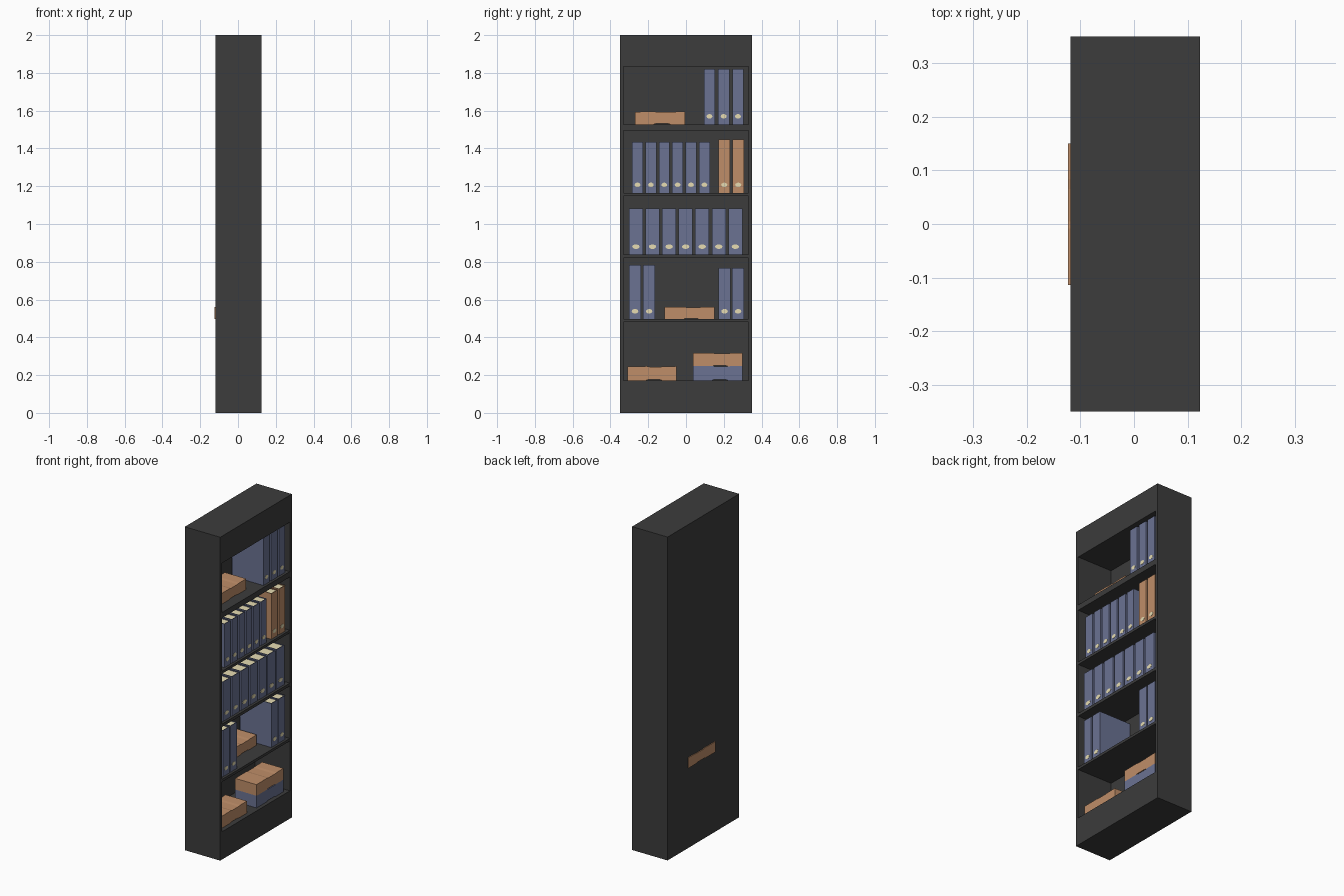
import bpy, bmesh, math
from mathutils import Matrix

if "Cube" in bpy.data.objects:
    bpy.data.objects.remove(bpy.data.objects["Cube"])


def material(name, rgb):
    m = bpy.data.materials.new(name)
    m.diffuse_color = (*rgb, 1)
    m.use_nodes = True
    m.node_tree.nodes["Principled BSDF"].inputs["Base Color"].default_value = m.diffuse_color
    return m


DARK = material("dark_wood", (0.045, 0.045, 0.045))
BLUE = material("blue_card", (0.145, 0.17, 0.29))
ORANGE = material("orange_card", (0.52, 0.27, 0.14))
CREAM = material("cream_paper", (0.80, 0.72, 0.45))


def finish(name, bm, *mats):
    bmesh.ops.recalc_face_normals(bm, faces=bm.faces)
    me = bpy.data.meshes.new(name)
    bm.to_mesh(me)
    bm.free()
    ob = bpy.data.objects.new(name, me)
    bpy.context.collection.objects.link(ob)
    for m in mats:
        me.materials.append(m)
    return ob


def add_box(bm, x0, x1, y0, y1, z0, z1, mat=0):
    mtx = (Matrix.Translation(((x0 + x1) / 2, (y0 + y1) / 2, (z0 + z1) / 2))
           @ Matrix.Diagonal((x1 - x0, y1 - y0, z1 - z0, 1)))
    vs = bmesh.ops.create_cube(bm, size=1, matrix=mtx)["verts"]
    for f in {f for v in vs for f in v.link_faces}:
        f.material_index = mat


def add_prism(bm, points, offset):
    face = bm.faces.new([bm.verts.new(p) for p in points])
    ext = bmesh.ops.extrude_face_region(bm, geom=[face], use_keep_orig=True)
    vs = [g for g in ext["geom"] if isinstance(g, bmesh.types.BMVert)]
    bmesh.ops.translate(bm, verts=vs, vec=offset)


# Cabinet body with five open compartments cut from the +x side
BACK, FRONT = -0.119, 0.1235
bays = [(0.172, 0.480), (0.496, 0.820), (0.838, 1.149), (1.165, 1.494), (1.528, 1.833)]
bm = bmesh.new()
add_box(bm, BACK, FRONT, -0.35, 0.35, 0, 2)
cabinet = finish("cabinet_body", bm, DARK)
bm = bmesh.new()
for z0, z1 in bays:
    add_box(bm, -0.114, 0.3, -0.332, 0.330, z0, z1)
cutter = finish("compartment_cutter", bm, DARK)
cutter.hide_render = True
bpy.context.view_layer.objects.active = cabinet
mod = cabinet.modifiers.new("compartments", "BOOLEAN")
mod.operation, mod.solver, mod.object = "DIFFERENCE", "EXACT", cutter
bpy.ops.object.modifier_apply(modifier=mod.name)
bpy.data.objects.remove(cutter)


# Upright binder: U-shaped cover, paper block and round finger label
def binder(name, y, width, z, top, mat):
    bm = bmesh.new()
    xb, xf, t = -0.107, 0.108, 0.004
    y1 = y + width
    cover = [(xb, y), (xf, y), (xf, y1), (xb, y1),
             (xb, y1 - t), (xf - t, y1 - t), (xf - t, y + t), (xb, y + t)]
    add_prism(bm, [(px, py, z) for px, py in cover], (0, 0, top - z))
    add_box(bm, xb + 0.006, xf - t, y + t, y1 - t, z + 0.004, top - 0.004, 1)
    mtx = (Matrix.Translation((xf + 0.0005, y + width / 2, z + 0.042))
           @ Matrix.Diagonal((1, width * 0.27, 0.012, 1))
           @ Matrix.Rotation(math.pi / 2, 4, "Y"))
    disc = bmesh.ops.create_cone(bm, cap_ends=True, segments=10, radius1=1,
                                 radius2=1, depth=0.002, matrix=mtx)["verts"]
    for f in {f for v in disc for f in v.link_faces}:
        f.material_index = 1
    return finish(name, bm, mat, CREAM)


# (first y, step, count, width, compartment, top z, colour)
rows = [
    (0.094, 0.0755, 3, 0.060, 4, 1.820, BLUE),
    (-0.286, 0.0709, 6, 0.058, 3, 1.435, BLUE),
    (0.172, 0.0740, 2, 0.061, 3, 1.448, ORANGE),
    (-0.302, 0.0877, 7, 0.074, 2, 1.082, BLUE),
    (-0.302, 0.0745, 2, 0.064, 1, 0.782, BLUE),
    (0.172, 0.0715, 2, 0.064, 1, 0.768, BLUE),
]
for r, (y, step, count, width, bay, top, mat) in enumerate(rows):
    for i in range(count):
        binder(f"binder_{r + 1}_{i + 1}", y + i * step, width, bays[bay][0], top, mat)


# Flat storage box with slightly uneven card edges
def storage_box(name, x, y0, y1, z0, z1, mat, depth=0.146):
    bm = bmesh.new()
    w = y1 - y0
    edge = [(0, 0), (0.38, 0), (0.42, 0.004), (0.66, 0.004), (0.70, 0), (1, 0)]
    upper = [(1, 0), (0.75, 0.001), (0.68, 0.003), (0.45, 0.003), (0.40, 0), (0, 0.001)]
    pts = [(x, y0 + u * w, z0 + d) for u, d in edge]
    pts += [(x, y0 + u * w, z1 - d) for u, d in upper]
    add_prism(bm, pts, (depth, 0, 0))
    return finish(name, bm, mat)


storage_box("top_shelf_box", -0.087, -0.270, -0.005, 1.528, 1.595, ORANGE)
storage_box("lower_shelf_box", -0.1235, -0.114, 0.150, 0.496, 0.561, ORANGE)
storage_box("bottom_left_box", -0.050, -0.310, -0.050, 0.172, 0.247, ORANGE)
storage_box("bottom_stack_lower_box", -0.045, 0.037, 0.300, 0.172, 0.248, BLUE)
storage_box("bottom_stack_upper_box", -0.045, 0.037, 0.300, 0.246, 0.317, ORANGE)
